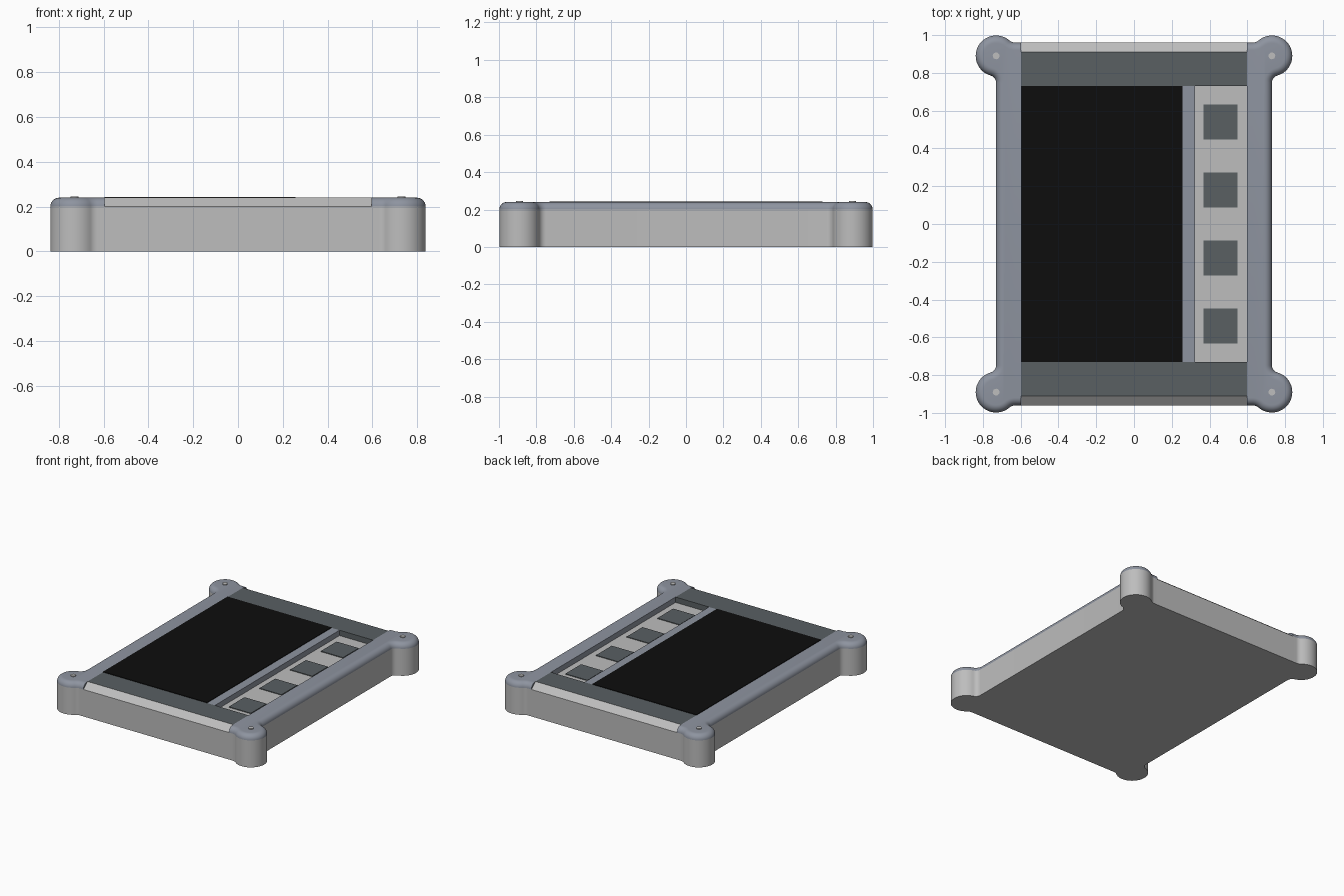
import bpy
from math import sin, cos, pi, atan2, sqrt, radians

if "Cube" in bpy.data.objects:
    bpy.data.objects.remove(bpy.data.objects["Cube"], do_unlink=True)


def material(name, rgb):
    m = bpy.data.materials.new(name)
    m.use_nodes = True
    m.diffuse_color = (*rgb, 1)
    m.node_tree.nodes["Principled BSDF"].inputs["Base Color"].default_value = (*rgb, 1)
    return m


LIGHT = material("light grey", (0.51, 0.51, 0.51))
RAIL = material("blue grey", (0.27, 0.295, 0.35))
SLATE = material("dark slate", (0.1, 0.115, 0.123))
BLACK = material("screen black", (0.004, 0.004, 0.004))

# Main dimensions
HX, HY = 0.73, 0.96          # half width and half length of the straight walls
CX, CY, R = 0.73, 0.89, 0.108  # corner post centre and radius
INNER = 0.597                # inner face of the side rails
WALL, TOP = 0.2, 0.24        # wall height and overall height
ROUND = TOP - WALL


def make(name, verts, faces, mat, smooth=False):
    mesh = bpy.data.meshes.new(name)
    mesh.from_pydata(verts, [], faces)
    mesh.materials.append(mat)
    ob = bpy.data.objects.new(name, mesh)
    bpy.context.collection.objects.link(ob)
    if smooth:
        bpy.ops.object.select_all(action="DESELECT")
        ob.select_set(True)
        bpy.context.view_layer.objects.active = ob
        bpy.ops.object.shade_smooth_by_angle(angle=radians(35))
    return ob


def loft(name, layers, mat, smooth=False):
    """Skin closed rings of equal length and cap both ends."""
    n = len(layers[0])
    verts = [p for ring in layers for p in ring]
    faces = [tuple(reversed(range(n)))]
    for k in range(len(layers) - 1):
        for i in range(n):
            j = (i + 1) % n
            faces.append((k * n + i, k * n + j, (k + 1) * n + j, (k + 1) * n + i))
    faces.append(tuple(range((len(layers) - 1) * n, len(layers) * n)))
    return make(name, verts, faces, mat, smooth)


def box(name, x0, x1, y0, y1, z0, z1, mat):
    ring = [(x0, y0), (x1, y0), (x1, y1), (x0, y1)]
    return loft(name, [[(x, y, z) for x, y in ring] for z in (z0, z1)], mat)


def arc(cx, cy, r, a0, a1, n):
    return [(cx + r * cos(a0 + (a1 - a0) * i / n), cy + r * sin(a0 + (a1 - a0) * i / n))
            for i in range(n + 1)]


def half_outline(d):
    """Right half of the plan, inset by d: straight walls blended into round posts."""
    f1, f2 = 0.04, 0.05
    dy = sqrt((R + f1) ** 2 - f1 ** 2)
    rise = HY + f2 - CY
    dx = sqrt((R + f2) ** 2 - rise ** 2)
    corner = arc(CX + f1, CY - dy, f1 + d, pi, atan2(dy, -f1), 8)
    corner += arc(CX, CY, R - d, atan2(-dy, f1), atan2(rise, -dx), 36)[1:]
    corner += arc(CX - dx, HY + f2, f2 + d, atan2(-rise, dx), -pi / 2, 8)[1:]
    corner.append((INNER, HY - d))
    return [(x, -y) for x, y in reversed(corner)] + corner


# Lower case
half = half_outline(0)
outline = half + [(-x, -y) for x, y in half]
loft("case_body", [[(x, y, z) for x, y in outline] for z in (0, WALL)], LIGHT, True)

# Rounded side rails with corner posts
for side, s in (("left", 1), ("right", -1)):
    rings = []
    for i in range(9):
        t = pi / 2 * i / 8
        z = WALL + ROUND * sin(t)
        rings.append([(s * x, s * y, z) for x, y in half_outline(ROUND * (1 - cos(t)))])
    loft(side + "_rail", rings, RAIL, True)

# Sloped end strips and dark end panels
for end, s in (("front", -1), ("back", 1)):
    profile = [(s * 0.96, WALL), (s * 0.91, TOP), (s * 0.91, WALL)]
    xs = (-INNER, INNER) if s > 0 else (INNER, -INNER)
    loft(end + "_sloped_strip", [[(x, y, z) for y, z in profile] for x in xs], LIGHT)
    y0, y1 = sorted((s * 0.73, s * 0.91))
    box(end + "_panel", -INNER, INNER, y0, y1, WALL, TOP, SLATE)

# Screen and the divider beside the button recess
box("screen", -INNER, 0.257, -0.73, 0.73, WALL, TOP + 0.004, BLACK)
box("divider", 0.257, 0.322, -0.73, 0.73, WALL, TOP, RAIL)

# Square buttons on the recess floor
for i in range(4):
    y = -0.54 + 0.36 * i
    box(f"button_{i + 1}", 0.367, 0.548, y - 0.092, y + 0.092, WALL, WALL + 0.005, SLATE)

# Corner screws
for sx in (-1, 1):
    for sy in (-1, 1):
        ring = arc(sx * CX, sy * CY, 0.018, 0, 2 * pi, 20)[:-1]
        name = ("front" if sy < 0 else "back") + ("_left" if sx > 0 else "_right") + "_screw"
        loft(name, [[(x, y, z) for x, y in ring] for z in (TOP - 0.01, TOP + 0.006)], LIGHT, True)
